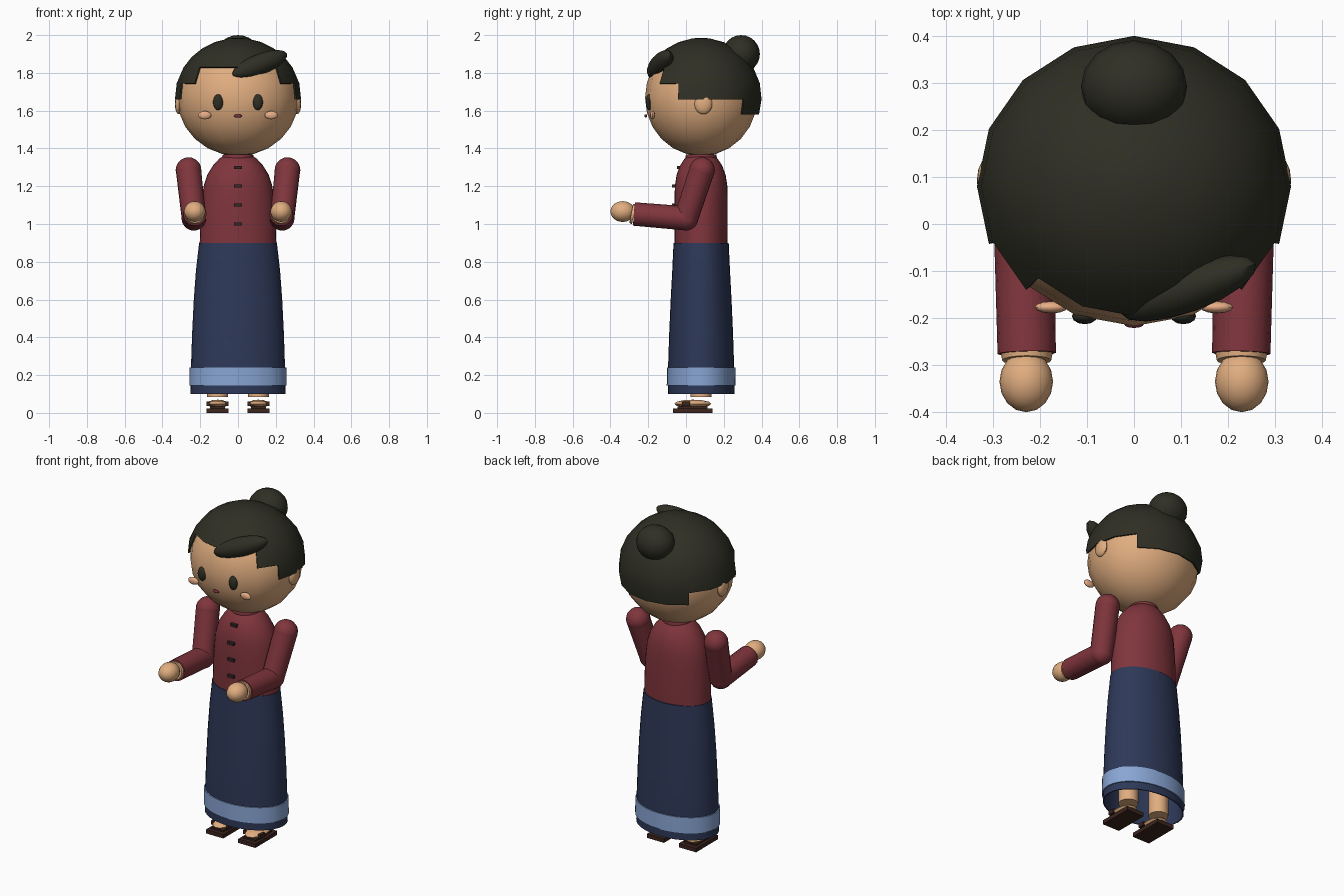
import bpy, bmesh, math
from mathutils import Vector, Matrix

if "Cube" in bpy.data.objects:
    bpy.data.objects.remove(bpy.data.objects["Cube"])

CY = 0.08  # depth of the body axis


def material(name, rgb):
    m = bpy.data.materials.new(name)
    m.diffuse_color = (*rgb, 1)
    m.use_nodes = True
    m.node_tree.nodes["Principled BSDF"].inputs["Base Color"].default_value = m.diffuse_color
    return m


SKIN = material("skin", (0.75, 0.42, 0.215))
BLUSH = material("blush", (0.80, 0.42, 0.24))
HAIR = material("dark hair", (0.028, 0.028, 0.018))
MAROON = material("maroon cloth", (0.215, 0.036, 0.046))
NAVY = material("navy cloth", (0.027, 0.040, 0.098))
BAND = material("light blue band", (0.25, 0.38, 0.66))
LEATHER = material("brown leather", (0.045, 0.018, 0.013))
LIPS = material("lips", (0.20, 0.035, 0.05))
BUTTON = material("dark button", (0.035, 0.02, 0.02))


def finish(name, bm, mat, thickness=0):
    bmesh.ops.recalc_face_normals(bm, faces=bm.faces[:])
    me = bpy.data.meshes.new(name)
    bm.to_mesh(me)
    bm.free()
    ob = bpy.data.objects.new(name, me)
    bpy.context.collection.objects.link(ob)
    me.materials.append(mat)
    bpy.ops.object.select_all(action='DESELECT')
    ob.select_set(True)
    bpy.context.view_layer.objects.active = ob
    if thickness:
        mod = ob.modifiers.new("thickness", 'SOLIDIFY')
        mod.thickness = thickness
        bpy.ops.object.modifier_apply(modifier=mod.name)
    bpy.ops.object.shade_smooth_by_angle(angle=math.radians(40))
    return ob


def ball(name, loc, radii, mat, segs=16, rings=12, rot=None):
    bm = bmesh.new()
    m = Matrix.Translation(loc) @ (rot or Matrix()) @ Matrix.Diagonal((*radii, 1))
    bmesh.ops.create_uvsphere(bm, u_segments=segs, v_segments=rings, radius=1, matrix=m)
    return finish(name, bm, mat)


def box(name, loc, size, mat):
    bm = bmesh.new()
    bmesh.ops.create_cube(bm, size=1, matrix=Matrix.Translation(loc) @ Matrix.Diagonal((*size, 1)))
    return finish(name, bm, mat)


def limb(name, a, b, r1, r2, mat, segs=16):
    a, b = Vector(a), Vector(b)
    bm = bmesh.new()
    m = Matrix.Translation((a + b) / 2) @ (b - a).to_track_quat('Z', 'Y').to_matrix().to_4x4()
    bmesh.ops.create_cone(bm, cap_ends=True, segments=segs, radius1=r1, radius2=r2,
                          depth=(b - a).length, matrix=m)
    return finish(name, bm, mat)


def loft(name, profile, mat, segs=32, caps=True, thickness=0, keep=None):
    """Stack of elliptical rings (z, rx, ry); keep(angle, low_z) filters the faces."""
    bm = bmesh.new()
    step = math.tau / segs
    rings = [[bm.verts.new((rx * math.cos(i * step), CY + ry * math.sin(i * step), z))
              for i in range(segs)] for z, rx, ry in profile]
    for k in range(len(rings) - 1):
        lo, hi = rings[k], rings[k + 1]
        for i in range(segs):
            j = (i + 1) % segs
            if keep is None or keep((i + 0.5) * step, profile[k][0]):
                bm.faces.new((lo[i], lo[j], hi[j], hi[i]))
    if caps:
        bm.faces.new(rings[0])
    if caps or keep:
        bm.faces.new(rings[-1])
    loose = [v for v in bm.verts if not v.link_faces]
    bmesh.ops.delete(bm, geom=loose, context='VERTS')
    return finish(name, bm, mat, thickness)


# Head
ball("head", (0, CY, 1.668), (0.322, 0.297, 0.308), SKIN)


# Hair cap with a stepped hairline
def hairline(angle, z):
    s = math.sin(angle)
    limit = 1.83 if s < -0.71 else 1.745 if s < -0.38 else 1.66 if s < 0.71 else 1.58
    return z >= limit - 0.001


hair_rings = []
for z in (1.58, 1.66, 1.745, 1.83, 1.885, 1.93, 1.963, 1.982, 1.985):
    f = math.sqrt(max(1 - ((z - 1.67) / 0.3155) ** 2, 0.0004))
    hair_rings.append((z, 0.334 * f, 0.32 * f))
loft("hair_cap", hair_rings, HAIR, segs=16, caps=False, thickness=0.008, keep=hairline)

# Bun and swept forelock
ball("hair_bun", (0, 0.292, 1.9), (0.113, 0.099, 0.1), HAIR)
tilt = Matrix.Rotation(math.radians(20), 4, 'Z') @ Matrix.Rotation(math.radians(-20), 4, 'Y')
ball("forelock", (0.115, -0.137, 1.845), (0.163, 0.05, 0.055), HAIR, rot=tilt)

# Face
ball("mouth", (0, -0.213, 1.572), (0.021, 0.008, 0.009), LIPS, 12, 8)
for s, side in ((-1, "left"), (1, "right")):
    turn = Matrix.Rotation(s * 0.3, 4, 'Z')
    ball(side + "_eye", (s * 0.105, -0.196, 1.645), (0.027, 0.017, 0.042), HAIR, 12, 10)
    ball(side + "_cheek", (s * 0.176, -0.177, 1.576), (0.035, 0.013, 0.022), BLUSH, 12, 8)
    ball(side + "_ear", (s * 0.313, 0.092, 1.635), (0.021, 0.047, 0.054), SKIN, 12, 10)

# Blouse, collar and buttons
loft("blouse", [(0.89, 0.203, 0.14), (1.0, 0.2, 0.141), (1.12, 0.192, 0.141), (1.2, 0.182, 0.139),
                (1.26, 0.163, 0.13), (1.31, 0.132, 0.111), (1.345, 0.1, 0.088),
                (1.36, 0.078, 0.072)], MAROON)
loft("collar", [(1.335, 0.08, 0.08), (1.35, 0.086, 0.084), (1.368, 0.08, 0.08)], MAROON, 20)
loft("neck", [(1.32, 0.065, 0.065), (1.42, 0.065, 0.065)], SKIN, 16)
for i, y in enumerate((-0.064, -0.064, -0.064, -0.037)):
    box("button_%d" % (i + 1), (0, y, 1.0 + 0.1 * i), (0.042, 0.022, 0.016), BUTTON)

# Long skirt, open underneath, with a band near the hem
loft("skirt", [(0.1, 0.251, 0.176), (0.24, 0.249, 0.175), (0.42, 0.243, 0.169), (0.6, 0.234, 0.161),
               (0.75, 0.223, 0.153), (0.9, 0.206, 0.146)], NAVY, caps=False, thickness=0.006)
loft("skirt_top", [(0.89, 0.203, 0.143), (0.9, 0.205, 0.145)], NAVY)
loft("skirt_band", [(0.145, 0.257, 0.182), (0.24, 0.256, 0.181)], BAND, caps=False, thickness=0.008)

for s, side in ((-1, "left"), (1, "right")):
    # Arms bent forward at the elbow
    shoulder = (s * 0.262, 0.085, 1.285)
    elbow = (s * 0.234, 0.0, 1.03)
    cuff = (s * 0.228, -0.275, 1.053)
    ball(side + "_shoulder", shoulder, (0.068,) * 3, MAROON)
    limb(side + "_upper_arm", shoulder, elbow, 0.067, 0.064, MAROON)
    ball(side + "_elbow", elbow, (0.065,) * 3, MAROON)
    limb(side + "_forearm", elbow, cuff, 0.064, 0.062, MAROON)
    limb(side + "_wrist", cuff, (s * 0.228, -0.29, 1.056), 0.055, 0.052, SKIN)
    ball(side + "_hand", (s * 0.229, -0.335, 1.066), (0.057, 0.065, 0.055), SKIN)

    # Legs, feet and sandals
    x = s * 0.108
    limb(side + "_leg", (x, CY, 0.085), (x, CY, 0.5), 0.055, 0.055, SKIN)
    ball(side + "_foot", (x, 0.036, 0.048), (0.056, 0.098, 0.022), SKIN, 12, 6)
    box(side + "_sole", (x, 0.035, 0.012), (0.116, 0.21, 0.024), LEATHER)
    box(side + "_sole_pad", (x, 0.035, 0.028), (0.08, 0.16, 0.01), LEATHER)
    for t in (-1, 1):
        box(side + "_strap", (x + t * 0.05, 0.0, 0.048), (0.018, 0.04, 0.024), LEATHER)
